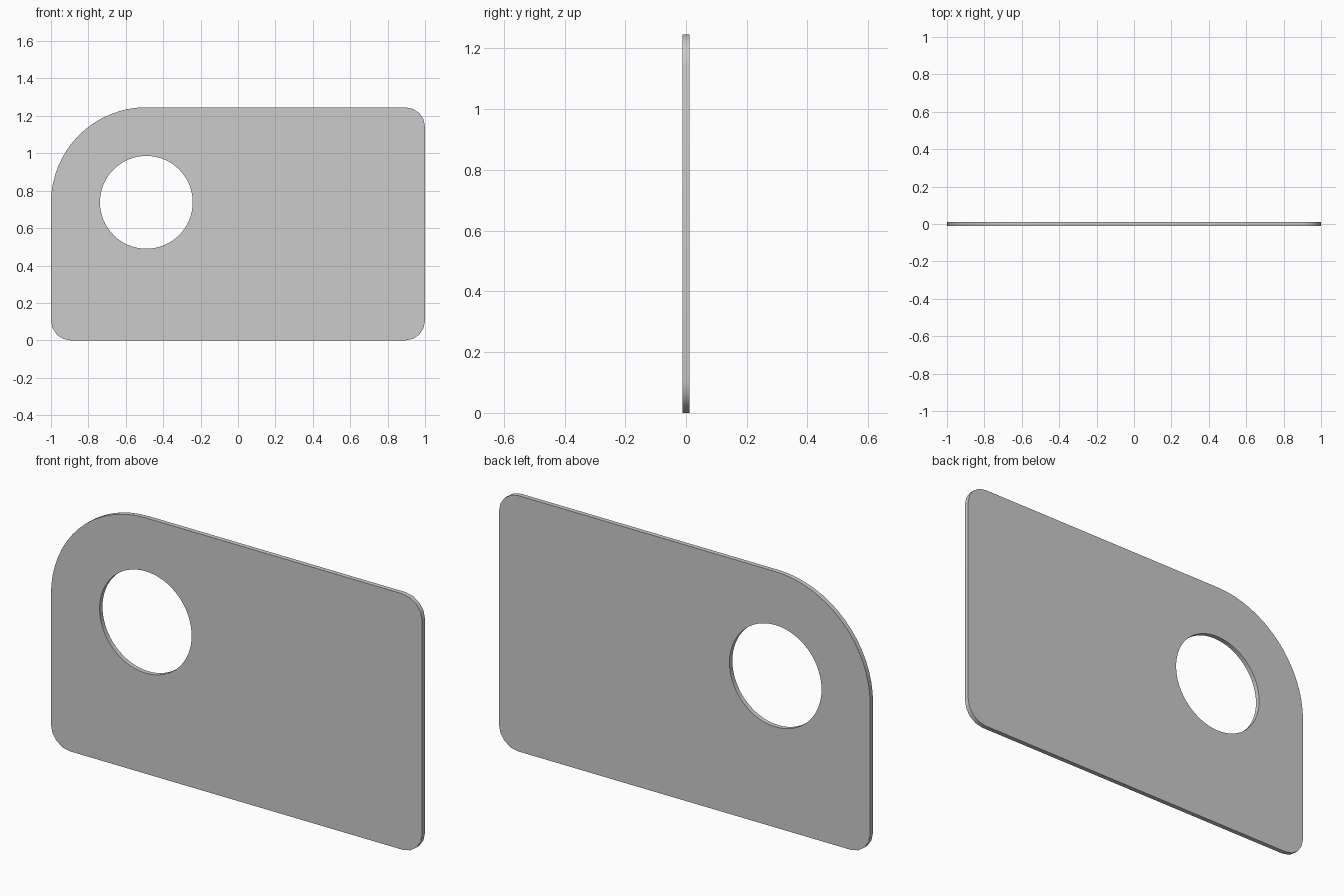
import bpy, bmesh
from math import sin, cos, radians

if "Cube" in bpy.data.objects:
    bpy.data.objects.remove(bpy.data.objects["Cube"])

H, T = 1.246, 0.0225        # plate height and thickness
R, r = 0.51, 0.105          # large and small corner radii


def arc(cx, cz, rad, a0, a1, n):
    return [(cx + rad * cos(radians(a0 + (a1 - a0) * i / n)),
             cz + rad * sin(radians(a0 + (a1 - a0) * i / n))) for i in range(n + 1)]


# Outline with three small corners and one large one, plus the round hole
outline = (arc(1 - r, r, r, -90, 0, 4) + arc(1 - r, H - r, r, 0, 90, 4)
           + arc(-1 + R, H - R, R, 90, 180, 16) + arc(-1 + r, r, r, 180, 270, 4))
hole = arc(-0.49, 0.738, 0.248, 0, 360, 64)[:-1]

bm = bmesh.new()
edges = []
for loop in (outline, hole):
    vs = [bm.verts.new((x, -T / 2, z)) for x, z in loop]
    edges += [bm.edges.new((vs[i - 1], vs[i])) for i in range(len(vs))]
bmesh.ops.triangle_fill(bm, edges=edges, use_beauty=True, use_dissolve=False)

# Thicken the flat face into a plate
ext = bmesh.ops.extrude_face_region(bm, geom=bm.faces[:], use_keep_orig=True)
bmesh.ops.translate(bm, vec=(0, T, 0),
                    verts=[g for g in ext["geom"] if isinstance(g, bmesh.types.BMVert)])
bmesh.ops.recalc_face_normals(bm, faces=bm.faces[:])

me = bpy.data.meshes.new("plate")
bm.to_mesh(me)
bm.free()
plate = bpy.data.objects.new("plate", me)
bpy.context.collection.objects.link(plate)
bpy.context.view_layer.objects.active = plate
plate.select_set(True)
bpy.ops.object.shade_smooth_by_angle(angle=radians(35))
